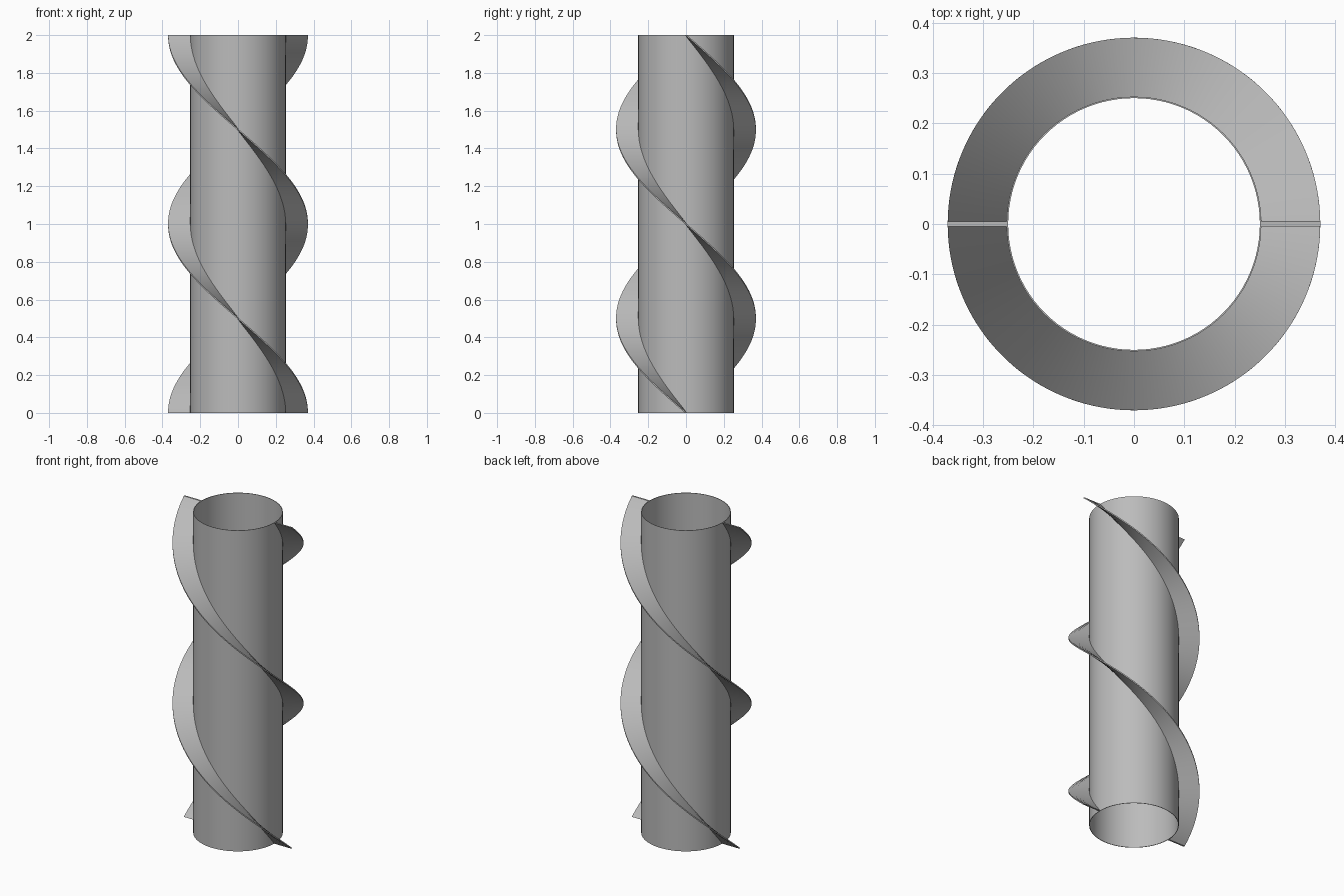
import bpy, bmesh, math

HEIGHT = 2.0
BORE, WALL, REACH = 0.25, 0.253, 0.37   # inner, outer and vane radii
THICK = 0.01
SIDES, STEPS = 96, 120

cube = bpy.data.objects.get("Cube")
if cube:
    bpy.data.objects.remove(cube, do_unlink=True)

grey = bpy.data.materials.new("plain_grey")
grey.use_nodes = True
colour = (0.5, 0.5, 0.5, 1.0)
grey.diffuse_color = colour
grey.node_tree.nodes["Principled BSDF"].inputs["Base Color"].default_value = colour


def finish(name, bm):
    """Turn a bmesh into a smooth-shaded object with sharp edges kept."""
    bmesh.ops.recalc_face_normals(bm, faces=bm.faces)
    mesh = bpy.data.meshes.new(name)
    bm.to_mesh(mesh)
    bm.free()
    mesh.materials.append(grey)
    obj = bpy.data.objects.new(name, mesh)
    bpy.context.collection.objects.link(obj)
    bpy.ops.object.select_all(action="DESELECT")
    obj.select_set(True)
    bpy.context.view_layer.objects.active = obj
    bpy.ops.object.shade_smooth_by_angle(angle=math.radians(35))
    return obj


# Hollow tube: wall section revolved about the vertical axis
bm = bmesh.new()
section = [bm.verts.new((r, 0, z)) for r, z in
           ((BORE, 0), (WALL, 0), (WALL, HEIGHT), (BORE, HEIGHT))]
edges = [bm.edges.new((section[i], section[(i + 1) % 4])) for i in range(4)]
bmesh.ops.spin(bm, geom=section + edges, cent=(0, 0, 0), axis=(0, 0, 1),
               angle=math.tau, steps=SIDES)
bmesh.ops.remove_doubles(bm, verts=bm.verts, dist=1e-4)
finish("tube", bm)


# Two helical vanes: a flat strip lifted while it makes one full turn
def vane(name, side):
    bm = bmesh.new()
    half = THICK / 2
    root = (BORE + WALL) / 2
    strip = [bm.verts.new((side * x, side * y, 0)) for x, y in
             ((root, -half), (REACH, -half), (REACH, half), (root, half))]
    edges = [bm.edges.new((strip[i], strip[(i + 1) % 4])) for i in range(4)]
    result = bmesh.ops.spin(bm, geom=strip + edges, cent=(0, 0, 0),
                            axis=(0, 0, 1), dvec=(0, 0, HEIGHT / STEPS),
                            angle=-math.tau, steps=STEPS)
    # Close both ends
    bm.faces.new(strip)
    bmesh.ops.contextual_create(
        bm, geom=[e for e in result["geom_last"] if isinstance(e, bmesh.types.BMEdge)])
    finish(name, bm)


vane("left_start_vane", 1)
vane("right_start_vane", -1)
